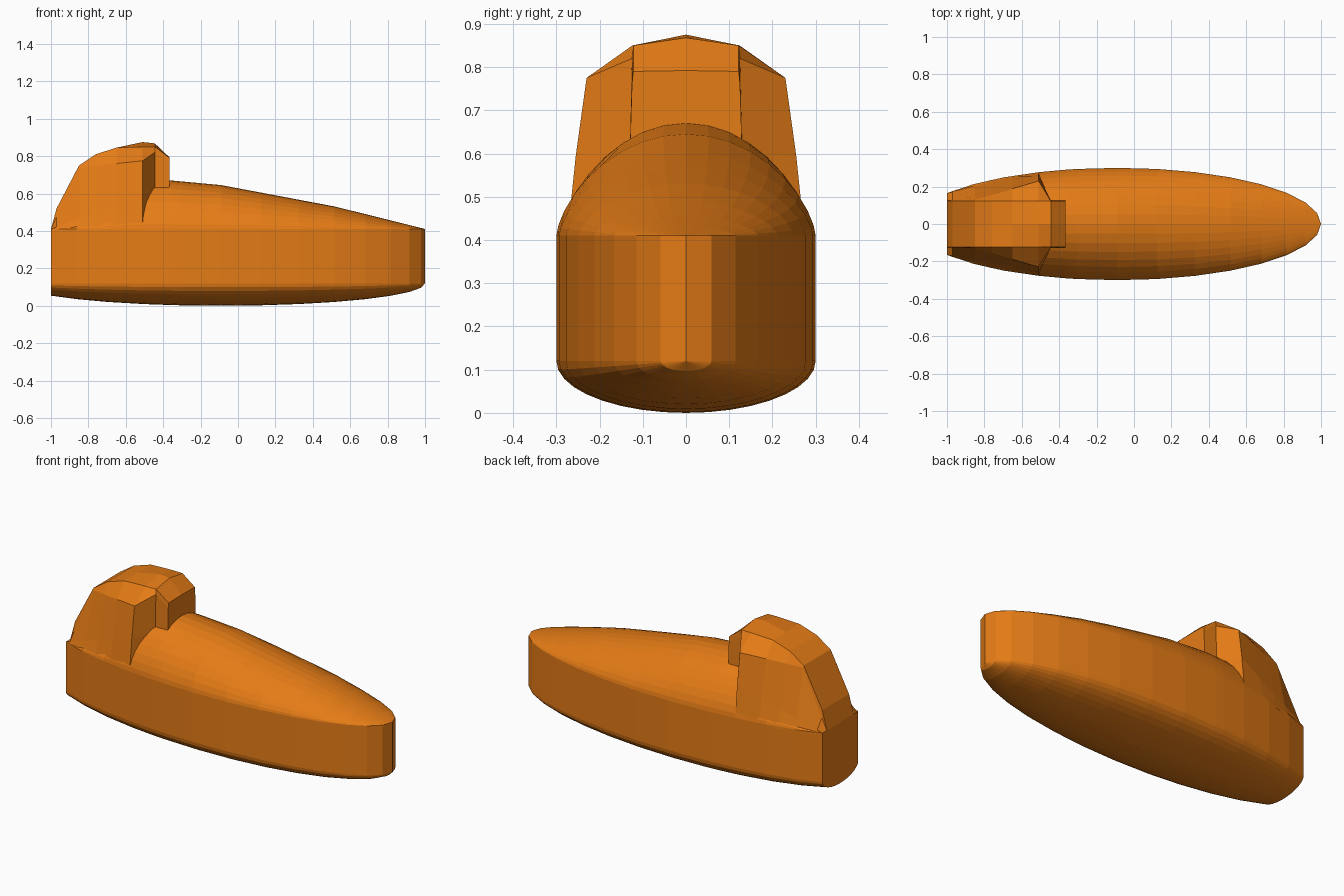
import bpy, bmesh, math

if "Cube" in bpy.data.objects:
    bpy.data.objects.remove(bpy.data.objects["Cube"])

orange = bpy.data.materials.new("orange")
orange.diffuse_color = (0.78, 0.20, 0.008, 1)
orange.use_nodes = True
orange.node_tree.nodes["Principled BSDF"].inputs["Base Color"].default_value = orange.diffuse_color


def interp(x, pts):
    """Piecewise linear lookup in sorted (x, value) pairs."""
    for (x0, v0), (x1, v1) in zip(pts, pts[1:]):
        if x <= x1:
            return v0 + (v1 - v0) * (x - x0) / (x1 - x0)
    return pts[-1][1]


def loft(name, sections):
    """Skin closed cross-sections along x; each is (x, [(y, z), ...]) for the +y half."""
    bm = bmesh.new()
    rings = []
    for x, half in sections:
        pts = half + [(-y, z) for y, z in reversed(half)]
        rings.append([bm.verts.new((x, y, z)) for y, z in pts])
    n = len(rings[0])
    for a, b in zip(rings, rings[1:]):
        for i in range(n):
            j = (i + 1) % n
            bm.faces.new((a[i], a[j], b[j], b[i]))
    bm.faces.new(rings[0])
    bm.faces.new(rings[-1])
    bmesh.ops.remove_doubles(bm, verts=bm.verts, dist=0.0008)
    bmesh.ops.recalc_face_normals(bm, faces=bm.faces)
    mesh = bpy.data.meshes.new(name)
    bm.to_mesh(mesh)
    bm.free()
    mesh.materials.append(orange)
    obj = bpy.data.objects.new(name, mesh)
    bpy.context.collection.objects.link(obj)
    return obj


def half_width(x):
    """Elliptical plan outline, cut off square at the stern."""
    return 0.3 * math.sqrt(max(0, 1 - ((x + 0.09) / 1.09) ** 2))


# Hull: bowl bottom, upright sides and a crowned deck sloping to the bow
deck = [(-1, 0), (-0.51, 0.26), (-0.36, 0.26), (-0.09, 0.235), (0.52, 0.12), (1, 0)]
stations = [-0.09 + 1.09 * math.cos(math.radians(11.25 * k)) for k in range(14)]
stations = sorted([x for x in stations if x > -0.99] + [-1, -0.36])
steps = [math.radians(a) for a in range(0, 91, 10)]
sections = []
for x in stations:
    w = half_width(x)
    h = interp(x, deck)
    bottom = [(w * math.sin(t), 0.12 - 0.4 * w * math.cos(t)) for t in steps]
    top = [(w * math.cos(t), 0.41 + h * math.sin(t) ** 1.32) for t in steps]
    sections.append((x, bottom + top))
loft("hull", sections)

# Cabin: rounded rear, narrowing to a box-shaped front
ridge = [(-1, 0.41), (-0.97, 0.52), (-0.85, 0.75), (-0.76, 0.81), (-0.65, 0.845), (-0.51, 0.875)]
shoulder_y = [(-1, 0.126), (-0.85, 0.13), (-0.51, 0.23)]
shoulder_z = [(-1, 0.41), (-0.85, 0.74), (-0.51, 0.775)]
sections = []
for x, r in ridge:
    low_y = interp(x, [(-1, 0.165), (-0.51, 0.255)])
    low_z = interp(x, [(-1, 0.41), (-0.51, 0.595)])
    sections.append((x, [(0, 0.38), (half_width(x) * 0.995, 0.40), (low_y, low_z),
                         (interp(x, shoulder_y), interp(x, shoulder_z)),
                         (0.124, min(r, 0.85)), (0, r)]))
for x, edge, r in ((-0.445, 0.85, 0.868), (-0.365, 0.79, 0.792)):
    sections.append((x, [(0, 0.38), (0.132, 0.40), (0.13, 0.6),
                         (0.125, edge - 0.03), (0.122, edge), (0, r)]))
loft("cabin", sections)
